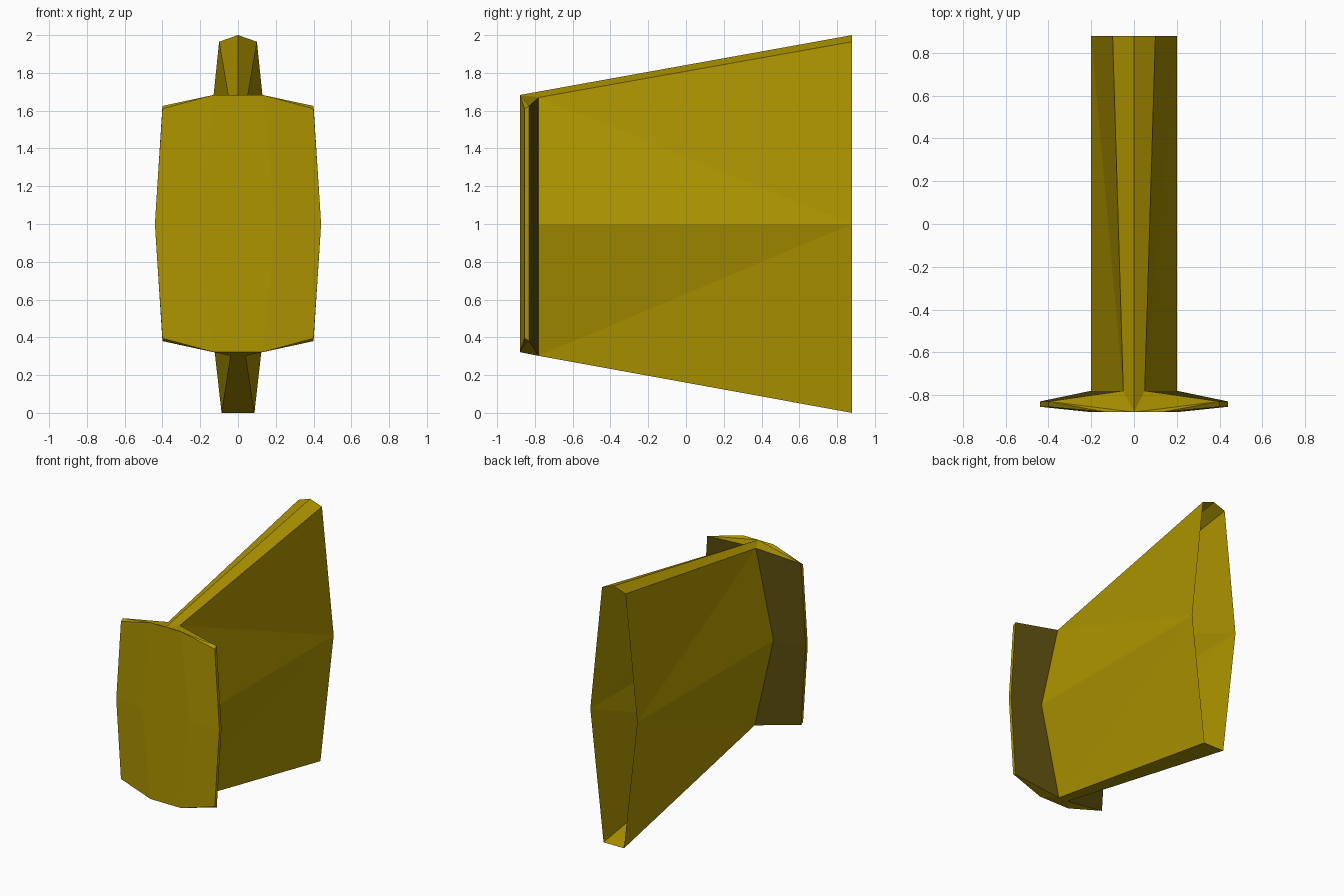
import bpy, bmesh

if "Cube" in bpy.data.objects:
    bpy.data.objects.remove(bpy.data.objects["Cube"])


def material(name, rgb):
    m = bpy.data.materials.new(name)
    m.diffuse_color = (*rgb, 1)
    m.use_nodes = True
    m.node_tree.nodes["Principled BSDF"].inputs["Base Color"].default_value = m.diffuse_color
    return m


gold = material("dull gold", (0.42, 0.298, 0.0))
brown = material("dark olive brown", (0.098, 0.070, 0.004))


def mirrored(name, verts, faces, dark=()):
    """Make the right half from points and faces, then mirror it across x."""
    bm = bmesh.new()
    vs = [bm.verts.new(v) for v in verts]
    for f in faces:
        face = bm.faces.new([vs[i] for i in f])
        face.material_index = int(f in dark)
    bmesh.ops.recalc_face_normals(bm, faces=bm.faces)
    # open shells can be recalculated inside out: side faces must point to +x
    if sum(f.normal.x * f.calc_area() for f in bm.faces) < 0:
        bmesh.ops.reverse_faces(bm, faces=bm.faces)
    me = bpy.data.meshes.new(name)
    bm.to_mesh(me)
    bm.free()
    me.materials.append(gold)
    me.materials.append(brown)
    ob = bpy.data.objects.new(name, me)
    bpy.context.collection.objects.link(ob)
    mod = ob.modifiers.new("mirror", 'MIRROR')
    mod.use_clip = True
    return ob


# Half outlines, from the top ridge down to the bottom centre
neck = [(0, -.88, 1.683), (.05, -.78, 1.67), (.20, -.78, 1), (.04, -.78, .302), (0, -.78, .302)]
back = [(0, .88, 2), (.10, .88, 1.965), (.20, .88, 1), (.087, .88, 0), (0, .88, 0)]

# Tapered shell, open at the back; sides fold towards the rear mid point
mirrored("tapered_shell", neck + back, [
    (0, 1, 6, 5), (1, 7, 6), (1, 2, 7), (2, 3, 7), (3, 8, 7), (3, 4, 9, 8)])

# Flared end plate at the front: neck, back rim, front rim, front panel, centre line
rim_back = [(.40, -.83, 1.625), (.44, -.83, 1), (.40, -.83, .38)]
rim_front = [(.40, -.855, 1.61), (.44, -.855, 1), (.40, -.855, .395)]
panel = [(.13, -.88, 1.683), (.20, -.88, 1), (.13, -.88, .322)]
centre = [(0, -.88, 1), (0, -.88, .322), (0, -.78, 1.67)]
plate_back = [(1, 5, 6, 2), (2, 6, 7, 3), (16, 1, 2, 3, 4)]  # slopes and inner wall
mirrored("end_plate", neck + rim_back + rim_front + panel + centre, plate_back + [
    (5, 8, 9, 6), (6, 9, 10, 7),           # thin side rim
    (8, 11, 12, 9), (9, 12, 13, 10),       # bevelled front
    (11, 0, 14, 12), (12, 14, 15, 13),     # flat front
    (0, 16, 1), (0, 1, 5), (0, 5, 11), (11, 5, 8),   # top
    (3, 7, 13), (7, 10, 13), (3, 13, 15, 4)],        # bottom
    dark=plate_back)
